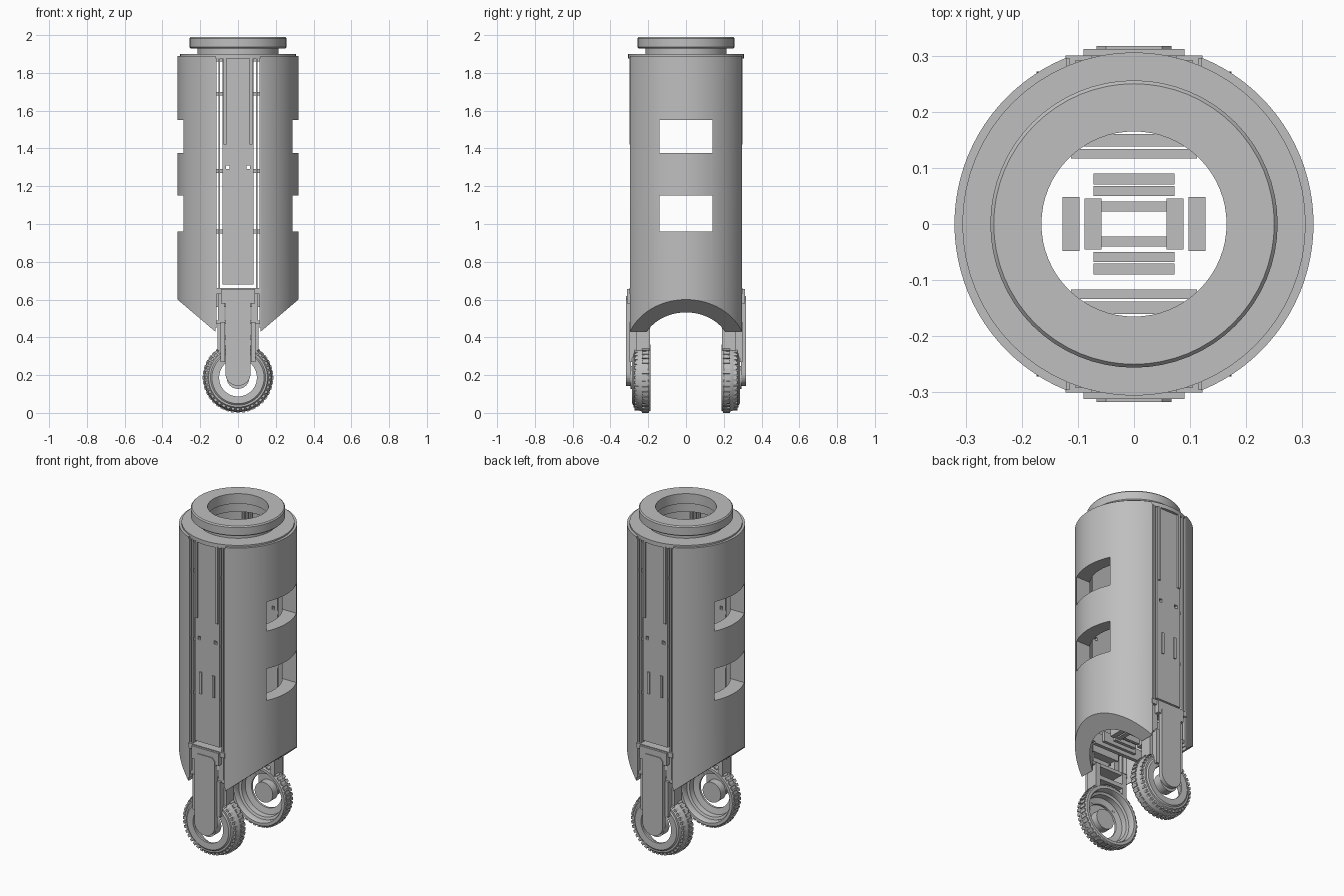
import bpy, bmesh, math
from mathutils import Vector, Matrix

if "Cube" in bpy.data.objects:
    bpy.data.objects.remove(bpy.data.objects["Cube"], do_unlink=True)

grey = bpy.data.materials.new("plain grey")
grey.use_nodes = True
COL = (0.52, 0.52, 0.52, 1)
grey.diffuse_color = COL
grey.node_tree.nodes["Principled BSDF"].inputs["Base Color"].default_value = COL


def finish(name, bm, smooth=False):
    bmesh.ops.recalc_face_normals(bm, faces=bm.faces)
    me = bpy.data.meshes.new(name)
    bm.to_mesh(me)
    bm.free()
    ob = bpy.data.objects.new(name, me)
    bpy.context.collection.objects.link(ob)
    me.materials.append(grey)
    bpy.ops.object.select_all(action='DESELECT')
    ob.select_set(True)
    bpy.context.view_layer.objects.active = ob
    if smooth:
        bpy.ops.object.shade_smooth_by_angle(angle=math.radians(30))
    return ob


def add_box(bm, x, y, z, rot=None):
    """Box from (min, max) ranges, optionally rotated about the origin."""
    size = [r[1] - r[0] for r in (x, y, z)]
    mid = Vector([sum(r) / 2 for r in (x, y, z)])
    m = Matrix.Translation(mid) @ Matrix.Diagonal((*size, 1))
    bmesh.ops.create_cube(bm, size=1, matrix=rot @ m if rot else m)


def mirrored(r, s):
    return tuple(sorted((r[0] * s, r[1] * s)))


def lathe(profile, steps, matrix=None):
    """Spin a closed (radius, height) loop around z."""
    bm = bmesh.new()
    rings = []
    for i in range(steps):
        a = math.tau * i / steps
        rings.append([bm.verts.new((r * math.cos(a), r * math.sin(a), h)) for r, h in profile])
    n = len(profile)
    for i in range(steps):
        p, q = rings[i], rings[(i + 1) % steps]
        for j in range(n):
            k = (j + 1) % n
            bm.faces.new((p[j], q[j], q[k], p[k]))
    if matrix:
        bmesh.ops.transform(bm, matrix=matrix, verts=bm.verts)
    return bm


def tube(r0, r1, z0, z1):
    return [(r0, z0), (r1, z0), (r1, z1), (r0, z1)]


# Side shells: thick half tube with a slanted lower edge and two windows
bm = lathe(tube(0.24, 0.32, 0.3, 1.89), 96)
for co, no in (((0.12, 0, 0), (-1, 0, 0)), ((0.12, 0, 0.43), (0.85, 0, -1))):
    geom = bm.verts[:] + bm.edges[:] + bm.faces[:]
    bmesh.ops.bisect_plane(bm, geom=geom, plane_co=co, plane_no=no, clear_outer=True)
    bmesh.ops.holes_fill(bm, edges=[e for e in bm.edges if e.is_boundary], sides=0)
shell = finish("side_shells", bm)

bm = bmesh.new()
for z in ((0.96, 1.15), (1.375, 1.55)):
    add_box(bm, (0.05, 0.5), (-0.14, 0.14), z)
cutter = finish("window_cutter", bm)
cutter.hide_render = True
bpy.context.view_layer.objects.active = shell
mod = shell.modifiers.new("windows", 'BOOLEAN')
mod.operation, mod.object, mod.solver = 'DIFFERENCE', cutter, 'EXACT'
bpy.ops.object.modifier_apply(modifier=mod.name)
bpy.data.objects.remove(cutter, do_unlink=True)
shell.select_set(True)
bpy.ops.object.shade_smooth_by_angle(angle=math.radians(30))
shell.modifiers.new("mirror", 'MIRROR').use_mirror_merge = False

# Top plate, neck and collar
finish("top_plate", lathe(tube(0.18, 0.306, 1.875, 1.9), 64), True)
finish("neck", lathe(tube(0.175, 0.215, 1.895, 1.935), 64), True)
finish("collar", lathe([(0.165, 1.93), (0.25, 1.93), (0.256, 1.936), (0.256, 1.983),
                        (0.25, 1.99), (0.165, 1.99)], 64), True)

# Inner crossbars above the wheel arch
bm = bmesh.new()
for s in (-1, 1):
    add_box(bm, (-0.072, 0.072), mirrored((0.07, 0.09), s), (0.58, 0.63))
    add_box(bm, (-0.072, 0.072), mirrored((0.05, 0.068), s), (0.60, 0.64))
    add_box(bm, (-0.072, 0.072), mirrored((0.022, 0.04), s), (0.58, 0.63))
    add_box(bm, mirrored((0.058, 0.088), s), (-0.045, 0.045), (0.57, 0.64))
    add_box(bm, mirrored((0.097, 0.127), s), (-0.048, 0.048), (0.57, 0.64))
    add_box(bm, (-0.112, 0.112), mirrored((0.117, 0.134), s), (0.58, 0.64))
    add_box(bm, (-0.155, 0.155), mirrored((0.138, 0.16), s), (0.56, 0.63))
    add_box(bm, mirrored((0.152, 0.245), s), (-0.16, -0.14), (0.57, 0.63))
    add_box(bm, mirrored((0.152, 0.245), s), (0.14, 0.16), (0.57, 0.63))
finish("inner_crossbars", bm)

for side, s in (("front", -1), ("back", 1)):
    def Y(a, b):
        return mirrored((a, b), s)

    # Centre spine in the slot, split around its small holes
    bm = bmesh.new()
    add_box(bm, (-0.082, 0.082), Y(0.255, 0.29), (0.68, 1.29))
    add_box(bm, (-0.082, 0.082), Y(0.255, 0.29), (1.31, 1.89))
    add_box(bm, (-0.045, 0.045), Y(0.255, 0.29), (1.29, 1.31))
    for x in (-1, 1):
        add_box(bm, mirrored((0.063, 0.082), x), Y(0.255, 0.29), (1.29, 1.31))
        add_box(bm, mirrored((0.035, 0.05), x), Y(0.285, 0.297), (0.97, 1.1))
        add_box(bm, mirrored((0.062, 0.076), x), Y(0.285, 0.3), (1.42, 1.88))
    finish(side + "_spine", bm)

    # Guide rails either side of the spine
    bm = bmesh.new()
    for x in (-1, 1):
        add_box(bm, mirrored((0.094, 0.104), x), Y(0.25, 0.292), (0.66, 1.88))
        add_box(bm, mirrored((0.114, 0.124), x), Y(0.235, 0.295), (0.45, 1.88))
        for z in (0.95, 1.27, 1.68, 1.86):
            add_box(bm, mirrored((0.075, 0.122), x), Y(0.255, 0.28), (z, z + 0.02))
    finish(side + "_rails", bm)

    # Wheel mount: cross sill, cheeks and fork legs
    bm = bmesh.new()
    add_box(bm, (-0.122, 0.122), Y(0.22, 0.3), (0.63, 0.66))
    add_box(bm, (-0.122, 0.122), Y(0.2, 0.285), (0.47, 0.49))
    add_box(bm, (-0.09, 0.09), Y(0.24, 0.312), (0.58, 0.655))
    for x in (-1, 1):
        add_box(bm, mirrored((0.072, 0.105), x), Y(0.25, 0.285), (0.49, 0.64))
        add_box(bm, mirrored((0.078, 0.108), x), Y(0.19, 0.265), (0.33, 0.48))
        add_box(bm, mirrored((0.07, 0.092), x), Y(0.265, 0.3), (0.27, 0.48))
    add_box(bm, (-0.108, 0.108), Y(0.19, 0.265), (0.385, 0.41))
    finish(side + "_fork", bm)

    # Outer strut with rounded foot
    bm = bmesh.new()
    w, r = 0.067, 0.067
    outline = [(w, 0.6), (0.05, 0.62), (-0.05, 0.62), (-w, 0.6)]
    outline += [(-r * math.cos(a), 0.21 - r * math.sin(a))
                for a in [math.pi * i / 16 for i in range(17)]]
    face = bm.faces.new([bm.verts.new((x, s * 0.29, z)) for x, z in outline])
    out = bmesh.ops.extrude_face_region(bm, geom=[face])
    bmesh.ops.translate(bm, vec=(0, s * 0.027, 0),
                        verts=[v for v in out["geom"] if isinstance(v, bmesh.types.BMVert)])
    finish(side + "_strut", bm)

    # Axle hub
    at_axle = Matrix.Translation((0, 0, 0.187)) @ Matrix.Rotation(-s * math.pi / 2, 4, 'X')
    bm = bmesh.new()
    bmesh.ops.create_cone(bm, cap_ends=True, segments=32, radius1=0.06, radius2=0.06,
                          depth=0.05, matrix=at_axle @ Matrix.Translation((0, 0, 0.268)))
    finish(side + "_hub", bm, True)

    # Hollow wheel: rim and tyre in one section
    section = [(0.1, 0.283), (0.138, 0.285), (0.146, 0.278), (0.156, 0.278), (0.17, 0.262),
               (0.18, 0.235), (0.183, 0.2), (0.175, 0.188), (0.158, 0.188),
               (0.152, 0.2), (0.152, 0.225), (0.138, 0.23), (0.135, 0.262), (0.1, 0.27)]
    finish(side + "_wheel", lathe(section, 64, at_axle), True)

    # Tread blocks
    bm = bmesh.new()
    for i in range(40):
        spin = at_axle @ Matrix.Rotation(math.tau * i / 40, 4, 'Z')
        add_box(bm, (0.172, 0.187), (-0.009, 0.009), (0.195, 0.232), spin)
        add_box(bm, (0.15, 0.174), (-0.008, 0.008), (0.24, 0.272), spin)
    finish(side + "_tread", bm)
